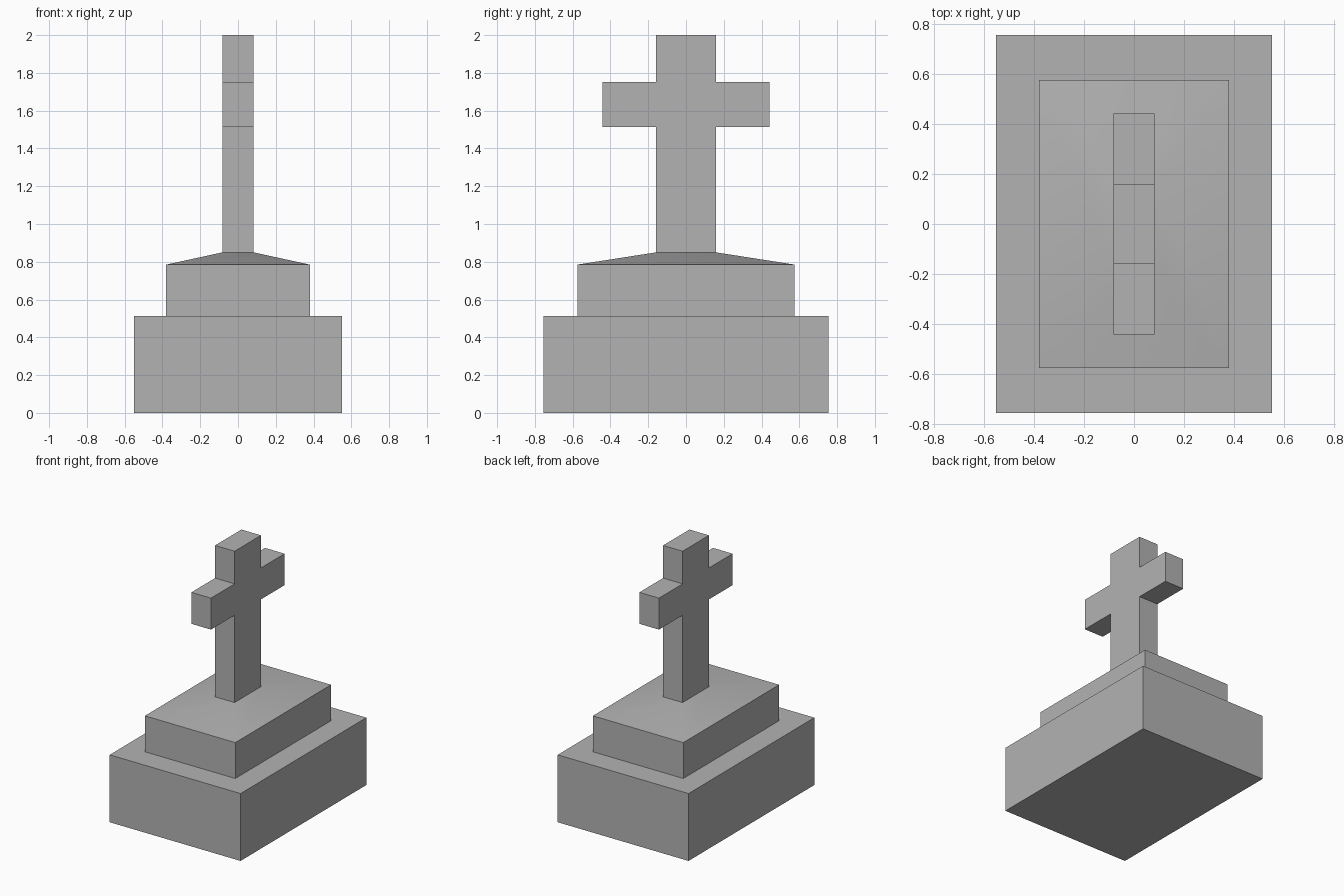
import bpy
import bmesh

if "Cube" in bpy.data.objects:
    bpy.data.objects.remove(bpy.data.objects["Cube"], do_unlink=True)

STONE = (0.45, 0.45, 0.45, 1.0)
stone = bpy.data.materials.new("grey_stone")
stone.use_nodes = True
stone.diffuse_color = STONE
stone.node_tree.nodes["Principled BSDF"].inputs["Base Color"].default_value = STONE


def finish(name, bm):
    bmesh.ops.recalc_face_normals(bm, faces=bm.faces)
    mesh = bpy.data.meshes.new(name)
    bm.to_mesh(mesh)
    bm.free()
    mesh.materials.append(stone)
    obj = bpy.data.objects.new(name, mesh)
    bpy.context.collection.objects.link(obj)
    bpy.ops.object.select_all(action="DESELECT")
    obj.select_set(True)
    bpy.context.view_layer.objects.active = obj
    bpy.ops.object.shade_smooth_by_angle()
    return obj


def stacked_block(name, levels):
    """Join rectangular rings given as (half width, half depth, height)."""
    bm = bmesh.new()
    rings = [[bm.verts.new((sx * hx, sy * hy, z))
              for sx, sy in ((-1, -1), (1, -1), (1, 1), (-1, 1))]
             for hx, hy, z in levels]
    for low, high in zip(rings, rings[1:]):
        for i in range(4):
            j = (i + 1) % 4
            bm.faces.new((low[i], low[j], high[j], high[i]))
    bm.faces.new(rings[0][::-1])
    bm.faces.new(rings[-1])
    return finish(name, bm)


SHAFT_X, SHAFT_Y = 0.082, 0.158
SHOULDER, STEP = 0.85, 0.512

# Wide lower step
stacked_block("base_step", [(0.55, 0.755, 0), (0.55, 0.755, STEP)])

# Upper step with a shallow sloping top that meets the shaft
stacked_block("sloped_plinth", [(0.38, 0.575, STEP), (0.38, 0.575, 0.785),
                                (SHAFT_X, SHAFT_Y, SHOULDER)])

# Cross: half outline mirrored across y, then extruded along x
half = [(SHAFT_Y, SHOULDER), (SHAFT_Y, 1.513), (0.442, 1.513),
        (0.442, 1.752), (SHAFT_Y, 1.752), (SHAFT_Y, 2.0)]
outline = half + [(-y, z) for y, z in reversed(half)]
bm = bmesh.new()
side = bm.faces.new([bm.verts.new((-SHAFT_X, y, z)) for y, z in outline])
extruded = bmesh.ops.extrude_face_region(bm, geom=[side], use_keep_orig=True)
moved = [v for v in extruded["geom"] if isinstance(v, bmesh.types.BMVert)]
bmesh.ops.translate(bm, verts=moved, vec=(2 * SHAFT_X, 0, 0))
finish("cross", bm)
